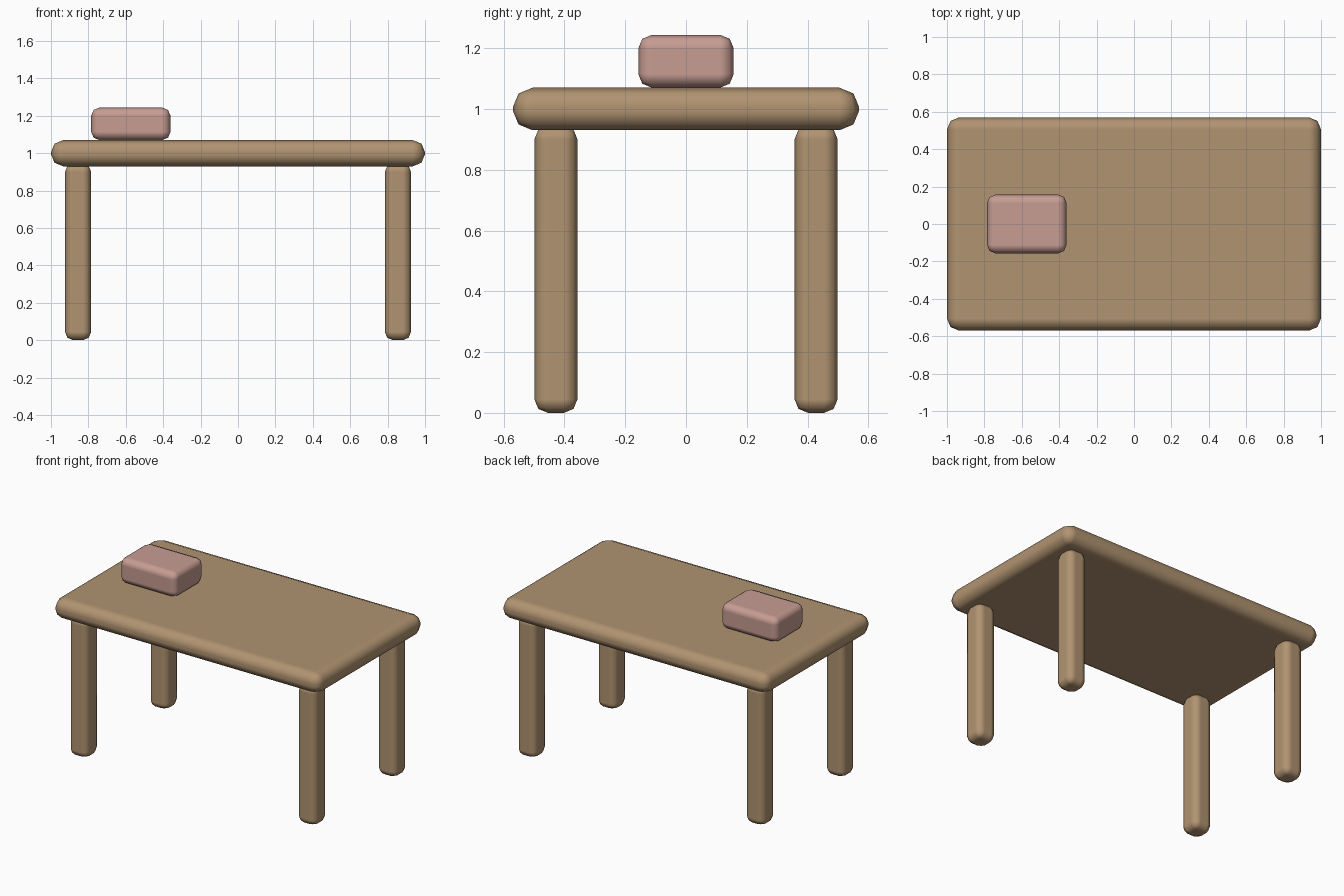
import bpy
import math

cube = bpy.data.objects.get("Cube")
if cube:
    bpy.data.objects.remove(cube, do_unlink=True)


def make_material(name, color):
    mat = bpy.data.materials.new(name)
    mat.use_nodes = True
    mat.diffuse_color = color
    for node in mat.node_tree.nodes:
        if node.type == 'BSDF_PRINCIPLED':
            node.inputs["Base Color"].default_value = color
    return mat


def rounded_box(name, center, size, radius, mat):
    """Box with softly bevelled edges and flat main faces."""
    bpy.ops.mesh.primitive_cube_add(size=1, location=center)
    obj = bpy.context.object
    obj.name = obj.data.name = name
    obj.scale = size
    bpy.ops.object.transform_apply(location=False, rotation=False, scale=True)
    obj.data.materials.append(mat)
    bpy.ops.object.shade_smooth()
    bevel = obj.modifiers.new("Rounded edges", 'BEVEL')
    bevel.width = radius
    bevel.segments = 2
    bevel.limit_method = 'ANGLE'
    bevel.angle_limit = math.radians(30)
    bevel.harden_normals = True
    return obj


wood = make_material("light wood", (0.44, 0.295, 0.165, 1))
pink = make_material("dusty pink", (0.57, 0.335, 0.29, 1))

# Tabletop
rounded_box("tabletop", (0, 0, 1.0), (2.0, 1.14, 0.14), 0.065, wood)

# Four legs, tops sunk slightly into the tabletop
LEG_HEIGHT = 0.945
for side, x in (("right", -0.855), ("left", 0.855)):
    for end, y in (("front", -0.428), ("back", 0.428)):
        rounded_box(f"{end}_{side}_leg", (x, y, LEG_HEIGHT / 2),
                    (0.14, 0.142, LEG_HEIGHT), 0.045, wood)

# Small box resting on the table
rounded_box("small_box", (-0.573, 0, 1.157), (0.425, 0.314, 0.174), 0.045, pink)
